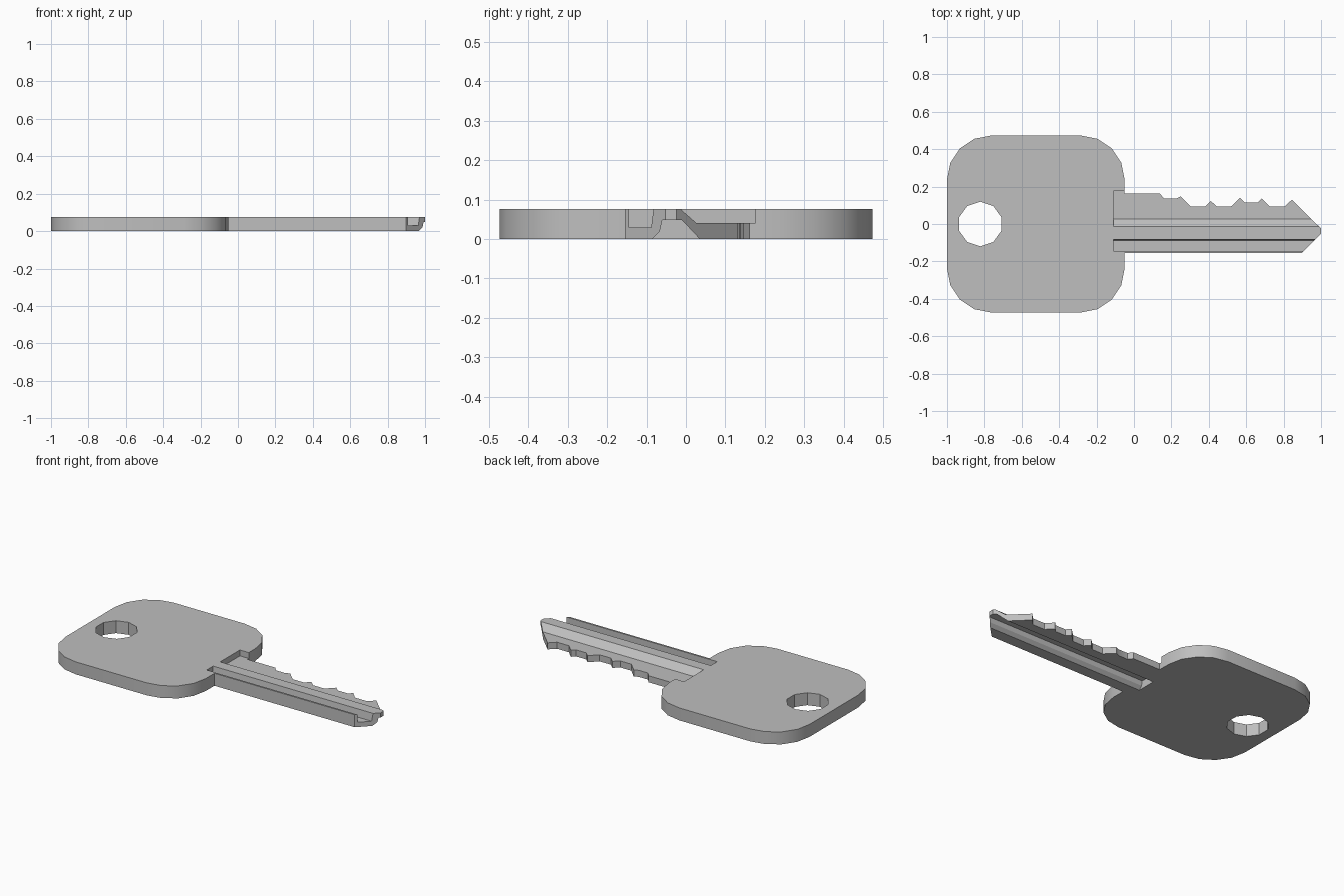
import bpy
import bmesh
from math import sin, cos, pi, radians
from mathutils import Vector

default = bpy.data.objects.get("Cube")
if default:
    bpy.data.objects.remove(default, do_unlink=True)

T = 0.076                    # key thickness
BACK, NECK = -0.11, -0.05    # blade root and edge of the head
LOW, HIGH = -0.155, 0.176    # sides of the slot in the head

steel = bpy.data.materials.new("grey steel")
steel.use_nodes = True
colour = (0.52, 0.52, 0.52, 1)
steel.diffuse_color = colour
steel.node_tree.nodes["Principled BSDF"].inputs["Base Color"].default_value = colour


def prism(name, points, direction):
    """Extrude a closed outline along a direction."""
    bm = bmesh.new()
    face = bm.faces.new([bm.verts.new(p) for p in points])
    new = bmesh.ops.extrude_face_region(bm, geom=[face])["geom"]
    moved = [v for v in new if isinstance(v, bmesh.types.BMVert)]
    bmesh.ops.translate(bm, verts=moved, vec=Vector(direction))
    bmesh.ops.recalc_face_normals(bm, faces=bm.faces)
    mesh = bpy.data.meshes.new(name)
    bm.to_mesh(mesh)
    bm.free()
    mesh.materials.append(steel)
    obj = bpy.data.objects.new(name, mesh)
    bpy.context.collection.objects.link(obj)
    return obj


def cut(obj, tool, operation):
    """Apply a boolean, remove its tool and smooth the rounded sides."""
    mod = obj.modifiers.new("cut", "BOOLEAN")
    mod.operation, mod.object, mod.solver = operation, tool, "EXACT"
    bpy.ops.object.select_all(action="DESELECT")
    bpy.context.view_layer.objects.active = obj
    obj.select_set(True)
    bpy.ops.object.modifier_apply(modifier=mod.name)
    bpy.data.objects.remove(tool, do_unlink=True)
    bpy.ops.object.shade_smooth_by_angle(angle=radians(30))


# Head: rounded square with a slot for the blade
r, half = 0.235, 0.473
outline = []
corners = [(NECK - r, half - r), (-1 + r, half - r),
           (-1 + r, r - half), (NECK - r, r - half)]
for quarter, (cx, cy) in enumerate(corners):
    for step in range(5):
        a = (quarter + step / 4) * pi / 2
        outline.append((cx + r * cos(a), cy + r * sin(a), 0))
outline += [(NECK, LOW, 0), (BACK, LOW, 0), (BACK, HIGH, 0), (NECK, HIGH, 0)]
head = prism("head", outline, (0, 0, T))

# Ten-sided ring hole
hole = prism("hole_cutter",
             [(-0.822 + 0.119 * cos(radians(18 + 36 * i)),
               0.119 * sin(radians(18 + 36 * i)), -0.1) for i in range(10)],
             (0, 0, 0.3))
cut(head, hole, "DIFFERENCE")

# Blade: grooved cross-section run along x
section = [(LOW, 0), (-0.085, 0), (-0.066, 0.02), (-0.06, 0.048),
           (-0.01, 0.048), (0.035, 0), (0.3, 0), (0.3, 0.04), (0.027, 0.04),
           (-0.014, T), (-0.082, T), (-0.088, 0.029), (-0.144, 0.029),
           (-0.144, T), (LOW, T)]
blade = prism("blade", [(-0.2, y, z) for y, z in section], (1.3, 0, 0))

# Trim to the cut teeth and pointed tip
teeth = [(BACK, -0.2), (BACK, HIGH), (NECK, HIGH), (NECK, 0.162),
         (0.139, 0.162), (0.162, 0.135), (0.224, 0.135), (0.25, 0.147),
         (0.304, 0.093), (0.379, 0.093), (0.411, 0.123), (0.443, 0.093),
         (0.518, 0.093), (0.566, 0.14), (0.593, 0.115), (0.662, 0.115),
         (0.683, 0.136), (0.726, 0.093), (0.806, 0.093), (0.844, 0.13),
         (1, -0.024), (1, -0.052), (0.852, -0.2)]
trim = prism("teeth_cutter", [(x, y, -0.1) for x, y in teeth], (0, 0, 0.3))
cut(blade, trim, "INTERSECT")
